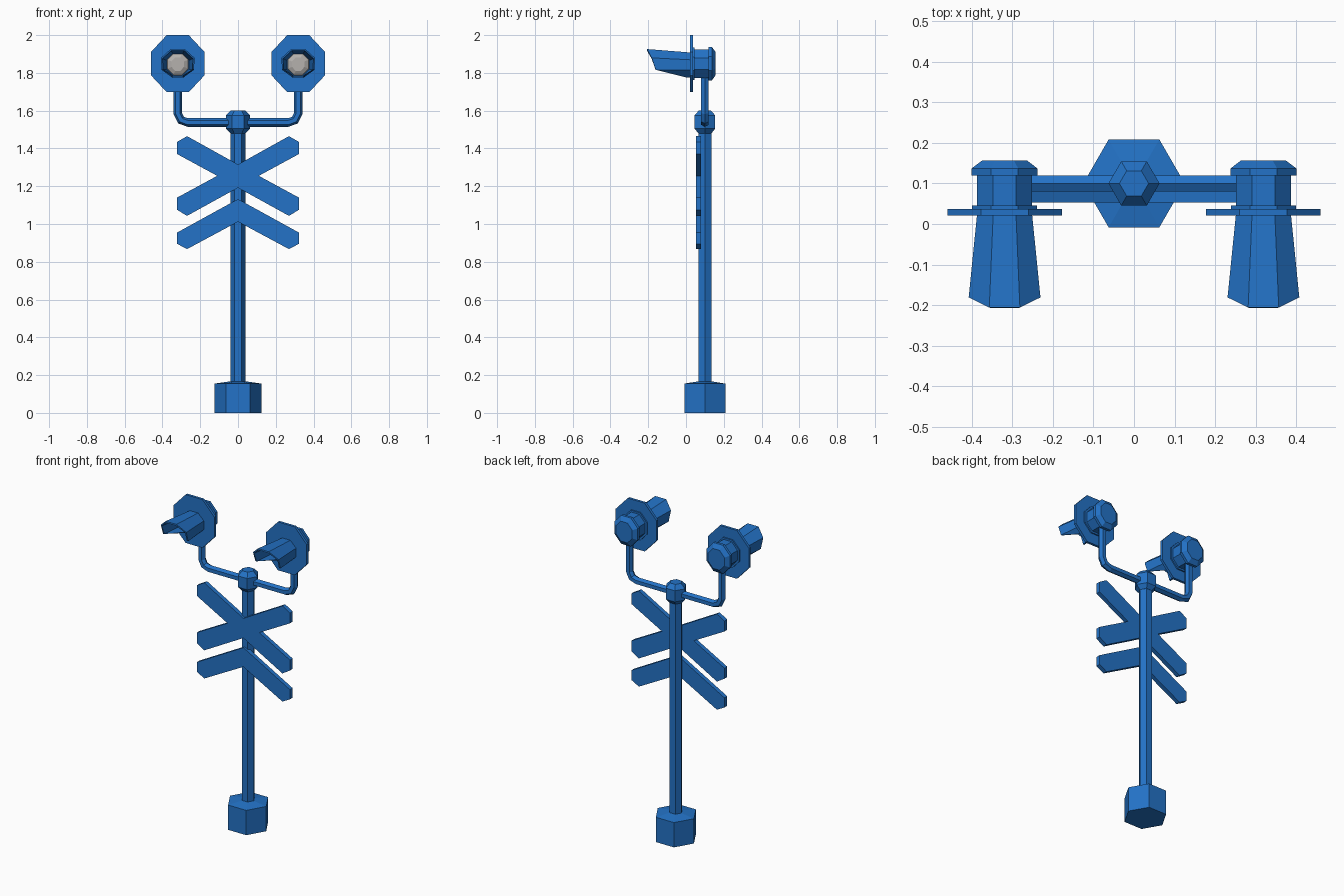
import bpy, bmesh, math
from mathutils import Vector

cube = bpy.data.objects.get("Cube")
if cube:
    bpy.data.objects.remove(cube, do_unlink=True)


def material(name, rgb):
    m = bpy.data.materials.new(name)
    m.use_nodes = True
    m.diffuse_color = (*rgb, 1)
    m.node_tree.nodes["Principled BSDF"].inputs["Base Color"].default_value = (*rgb, 1)
    return m


BLUE = material("signal_blue", (0.017, 0.17, 0.57))
GREY = material("lens_grey", (0.46, 0.44, 0.42))
POLE_Y = 0.1
LAMP_X, LAMP_Z = 0.319, 1.849


def finish(name, bm, mat):
    bmesh.ops.recalc_face_normals(bm, faces=bm.faces)
    mesh = bpy.data.meshes.new(name)
    bm.to_mesh(mesh)
    bm.free()
    mesh.materials.append(mat)
    ob = bpy.data.objects.new(name, mesh)
    bpy.context.scene.collection.objects.link(ob)
    return ob


def loft(name, rings, mat=BLUE, caps=True):
    """Skin a row of equal-sized point rings."""
    bm = bmesh.new()
    loops = [[bm.verts.new(p) for p in ring] for ring in rings]
    n = len(loops[0])
    for a, b in zip(loops, loops[1:]):
        for i in range(n):
            j = (i + 1) % n
            bm.faces.new((a[i], a[j], b[j], b[i]))
    if caps:
        bm.faces.new(loops[0])
        bm.faces.new(loops[-1])
    return finish(name, bm, mat)


def hexagon(r, z):
    return [Vector((r * math.cos(i * math.pi / 3), POLE_Y + r * math.sin(i * math.pi / 3), z))
            for i in range(6)]


def octagon(x, y, z, half_x, half_z):
    """Flat-topped octagon facing the front."""
    k = 1 / math.cos(math.pi / 8)
    angles = [(i + 0.5) * math.pi / 4 for i in range(8)]
    return [Vector((x + half_x * k * math.cos(a), y, z + half_z * k * math.sin(a)))
            for a in angles]


def board(name, half):
    """Flat sign from the right half of a symmetric outline."""
    outline = half + [(-x, z) for x, z in reversed(half) if x > 0]
    bm = bmesh.new()
    face = bm.faces.new([bm.verts.new((x, 0.053, z)) for x, z in outline])
    out = bmesh.ops.extrude_face_region(bm, geom=[face])
    bmesh.ops.translate(bm, vec=(0, 0.027, 0),
                        verts=[v for v in out["geom"] if isinstance(v, bmesh.types.BMVert)])
    return finish(name, bm, BLUE)


# Base, pole and cap
loft("base", [hexagon(0.125, 0), hexagon(0.125, 0.155), hexagon(0.04, 0.167)])
loft("pole", [hexagon(0.039, 0.15), hexagon(0.039, 1.5)])
loft("pole_cap", [hexagon(0.04, 1.48), hexagon(0.063, 1.505),
                  hexagon(0.063, 1.575), hexagon(0.036, 1.602)])

# Crossed boards and the chevron below them
board("crossed_boards", [(0, 1.315), (0.27, 1.465), (0.322, 1.435), (0.322, 1.37), (0.11, 1.255),
                         (0.322, 1.14), (0.322, 1.075), (0.27, 1.043), (0, 1.192)])
board("chevron_board", [(0, 1.132), (0.322, 0.955), (0.322, 0.895), (0.27, 0.867), (0, 1.012)])

# Bent lamp arm, one hexagonal tube
half = [(0.265, 1.537), (0.302, 1.55), (LAMP_X, 1.585), (LAMP_X, 1.8)]
path = [Vector((-x, POLE_Y, z)) for x, z in reversed(half)] + [Vector((x, POLE_Y, z)) for x, z in half]
rings = []
for i, p in enumerate(path):
    t = (path[min(i + 1, len(path) - 1)] - path[max(i - 1, 0)]).normalized()
    if i in (0, len(path) - 1):
        t = Vector((0, 0, 1 if i else -1))
    side = Vector((-t.z, 0, t.x))
    rings.append([p + 0.023 * (side * math.cos(a) + Vector((0, 1, 0)) * math.sin(a))
                  for a in [k * math.pi / 3 for k in range(6)]])
loft("lamp_arm", rings)

# Lamps: (y, half width, half height) profiles along the depth
HOUSING = [(0.03, 0.08, 0.086), (0.045, 0.08, 0.086), (0.045, 0.068, 0.075), (0.12, 0.068, 0.075),
           (0.12, 0.081, 0.089), (0.137, 0.081, 0.089), (0.156, 0.056, 0.062)]
LENS = [(0.025, 0.058, 0.06), (0.012, 0.054, 0.056), (0.0, 0.033, 0.035)]
# How far each hood corner reaches forward, from the top pair to the bottom pair
REACH = [0.89, 1, 1, 0.89, 0.8, 0.09, 0.09, 0.8]

for label, s in (("left", 1), ("right", -1)):
    x = s * LAMP_X
    loft(label + "_lamp_housing", [octagon(x, y, LAMP_Z, w, h) for y, w, h in HOUSING])
    loft(label + "_lamp_plate", [octagon(x, y, LAMP_Z, 0.141, 0.151) for y in (0.021, 0.037)])
    loft(label + "_lens", [octagon(x, y, LAMP_Z - 0.003, w, h) for y, w, h in LENS], GREY)
    back = octagon(x, 0.022, LAMP_Z - 0.007, 0.068, 0.066)
    front = octagon(x, -0.206, LAMP_Z, 0.091, 0.077)
    rim = [b.lerp(f, r) for b, f, r in zip(back, front, REACH)]
    hood = loft(label + "_lamp_hood", [back, rim], caps=False)
    shell = hood.modifiers.new("thickness", "SOLIDIFY")
    shell.thickness = 0.009
    shell.offset = -1
